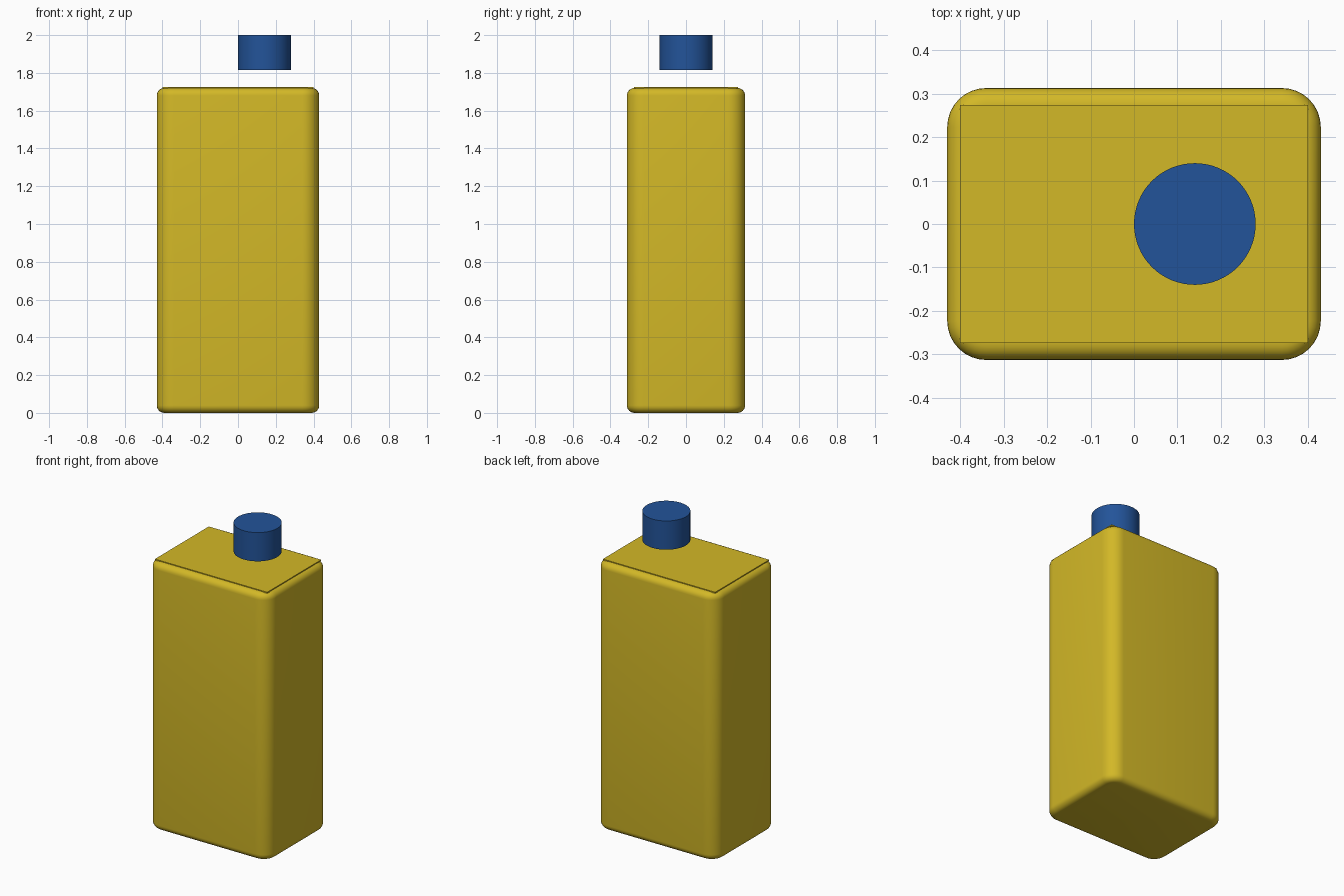
import bpy, bmesh, math

if "Cube" in bpy.data.objects:
    bpy.data.objects.remove(bpy.data.objects["Cube"])


def material(name, rgb):
    m = bpy.data.materials.new(name)
    m.diffuse_color = (*rgb, 1)
    m.use_nodes = True
    m.node_tree.nodes["Principled BSDF"].inputs["Base Color"].default_value = m.diffuse_color
    return m


yellow = material("yellow plastic", (0.65, 0.48, 0.02))
blue = material("blue plastic", (0.0165, 0.088, 0.32))


def finish(obj, mat):
    obj.data.materials.append(mat)
    bpy.ops.object.select_all(action='DESELECT')
    obj.select_set(True)
    bpy.context.view_layer.objects.active = obj
    bpy.ops.object.shade_smooth_by_angle(angle=math.radians(40))


def rounded_ring(bm, hx, hy, r, z, steps=8):
    """One horizontal rounded-rectangle loop of vertices."""
    ring = []
    for q, (sx, sy) in enumerate([(1, 1), (-1, 1), (-1, -1), (1, -1)]):
        for i in range(steps + 1):
            a = math.pi / 2 * (q + i / steps)
            ring.append(bm.verts.new((sx * (hx - r) + r * math.cos(a),
                                      sy * (hy - r) + r * math.sin(a), z)))
    return ring


# Bottle body: stacked rounded loops with softened top and bottom rims
HX, HY, H, CORNER, RIM, N = 0.43, 0.313, 1.72, 0.09, 0.04, 6
arc = [(RIM * (1 - math.sin(t)), RIM * (1 - math.cos(t)))
       for t in (math.pi / 2 * i / N for i in range(N + 1))]
profile = arc + [(inset, H - z) for inset, z in reversed(arc)]
bm = bmesh.new()
rings = [rounded_ring(bm, HX - d, HY - d, CORNER - d, z) for d, z in profile]
for lo, hi in zip(rings, rings[1:]):
    for i in range(len(lo)):
        j = (i + 1) % len(lo)
        bm.faces.new((lo[i], lo[j], hi[j], hi[i]))
bm.faces.new(rings[0][::-1])
bm.faces.new(rings[-1])
mesh = bpy.data.meshes.new("bottle_body")
bm.to_mesh(mesh)
bm.free()
body = bpy.data.objects.new("bottle_body", mesh)
bpy.context.collection.objects.link(body)
finish(body, yellow)

# Thin square-cornered panel on the top of the bottle
bpy.ops.mesh.primitive_cube_add(size=1, location=(0, 0, H + 0.001))
panel = bpy.context.object
panel.name = "top_panel"
panel.scale = (0.80, 0.548, 0.008)
finish(panel, yellow)

# Cap, offset to one side and raised above the bottle
bpy.ops.mesh.primitive_cylinder_add(vertices=64, radius=0.14, depth=0.185,
                                    location=(0.14, 0, 1.9075))
cap = bpy.context.object
cap.name = "cap"
finish(cap, blue)
